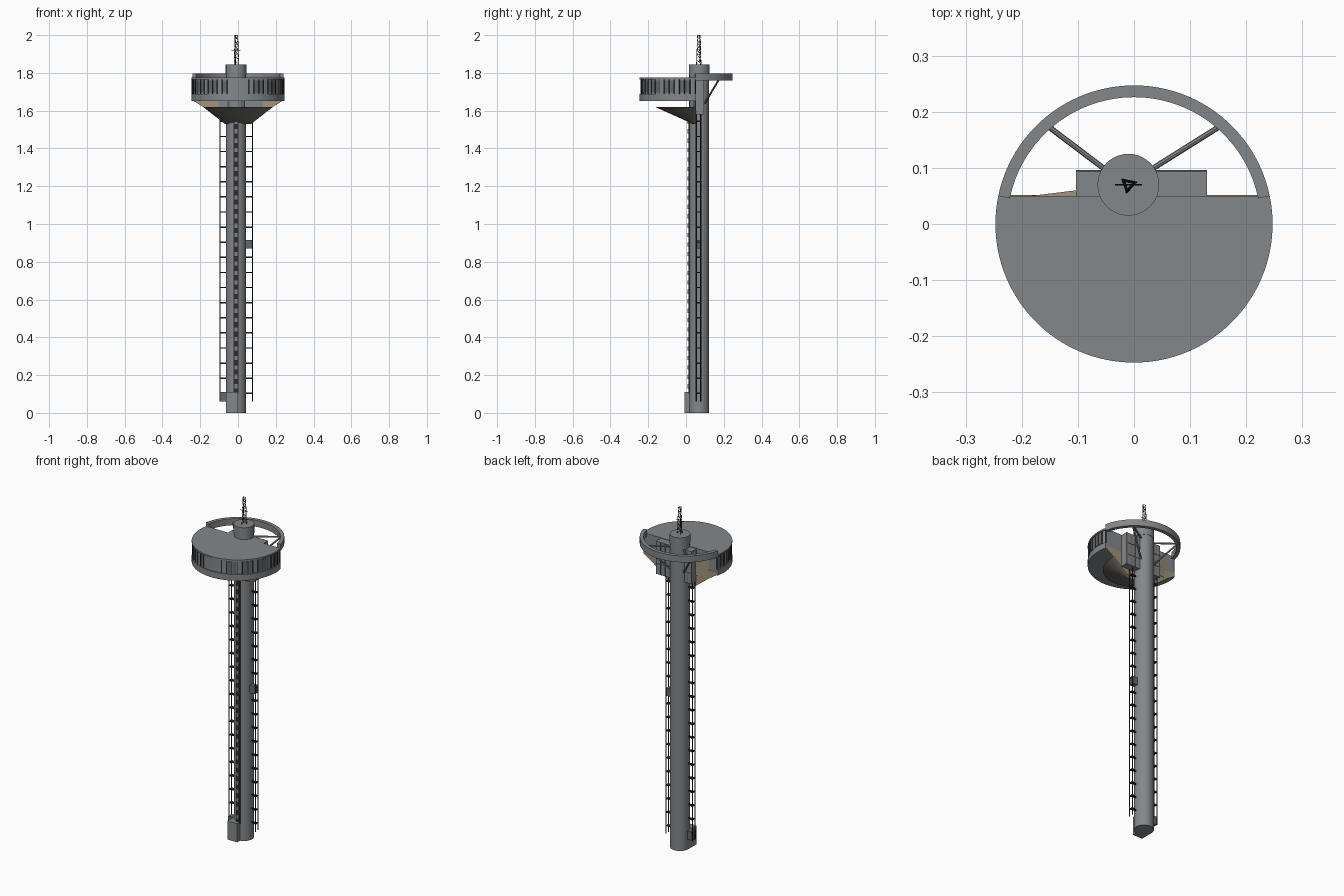
import bpy, bmesh
from math import sin, cos, pi, asin
from mathutils import Vector

cube = bpy.data.objects.get("Cube")
if cube:
    bpy.data.objects.remove(cube, do_unlink=True)


def material(name, *rgb):
    m = bpy.data.materials.new(name)
    m.use_nodes = True
    m.diffuse_color = (*rgb, 1)
    m.node_tree.nodes["Principled BSDF"].inputs["Base Color"].default_value = (*rgb, 1)
    return m


GREY = material("concrete grey", 0.23, 0.245, 0.255)
GLASS = material("window grey", 0.13, 0.14, 0.15)
DARK = material("dark metal", 0.025, 0.025, 0.028)
TAN = material("tan panel", 0.36, 0.29, 0.2)
WARM = material("warm grey", 0.19, 0.18, 0.15)


def finish(name, bm, mat, smooth=False):
    bmesh.ops.recalc_face_normals(bm, faces=bm.faces)
    mesh = bpy.data.meshes.new(name)
    bm.to_mesh(mesh)
    bm.free()
    mesh.materials.append(mat)
    ob = bpy.data.objects.new(name, mesh)
    bpy.context.collection.objects.link(ob)
    if smooth:
        bpy.ops.object.select_all(action="DESELECT")
        ob.select_set(True)
        bpy.context.view_layer.objects.active = ob
        bpy.ops.object.shade_smooth_by_angle(angle=0.6)
    return ob


def loft(name, rings, mat, smooth=False):
    """Skin matching closed rings of points and cap both ends."""
    bm = bmesh.new()
    loops = [[bm.verts.new(p) for p in ring] for ring in rings]
    n = len(loops[0])
    for a, b in zip(loops, loops[1:]):
        for i in range(n):
            j = (i + 1) % n
            bm.faces.new((a[i], a[j], b[j], b[i]))
    bm.faces.new(loops[0])
    bm.faces.new(loops[-1])
    return finish(name, bm, mat, smooth)


def prism(name, outline, z0, z1, mat, smooth=False):
    return loft(name, [[(x, y, z) for x, y in outline] for z in (z0, z1)], mat, smooth)


def add_box(bm, x0, x1, y0, y1, z0, z1):
    vs = bmesh.ops.create_cube(bm, size=1)["verts"]
    for v in vs:
        v.co = Vector((x1 if v.co.x > 0 else x0, y1 if v.co.y > 0 else y0, z1 if v.co.z > 0 else z0))


def boxes(name, mat, *dims):
    bm = bmesh.new()
    for d in dims:
        add_box(bm, *d)
    return finish(name, bm, mat)


def add_bar(bm, a, b, r, sides=4):
    a, b = Vector(a), Vector(b)
    rot = (b - a).to_track_quat("Z", "Y").to_matrix().to_4x4()
    rot.translation = (a + b) / 2
    bmesh.ops.create_cone(bm, cap_ends=True, segments=sides, radius1=r, radius2=r,
                          depth=(b - a).length, matrix=rot)


def circle(r, cx, cy, n=40):
    return [(cx + r * cos(2 * pi * i / n), cy + r * sin(2 * pi * i / n)) for i in range(n)]


def arc(r, a0, a1, n=48):
    return [(r * cos(a0 + (a1 - a0) * i / n), r * sin(a0 + (a1 - a0) * i / n)) for i in range(n + 1)]


CX, CY, R, BACK = -0.01, 0.07, 0.055, 0.05


def clipped(r):
    """Disc outline with the back cut off flat."""
    a = asin(BACK / r)
    return arc(r, a, -pi - a, 72)


# Shaft and its cap
prism("shaft", circle(R - 0.002, CX, CY), 0, 1.79, GREY, True)
prism("shaft_cap", circle(R, CX, CY), 1.79, 1.845, GREY, True)

# Cabin: lower rim, window band, roof
prism("cabin_rim", clipped(0.247), 1.652, 1.688, GREY, True)
prism("window_band", clipped(0.241), 1.688, 1.766, GREY, True)
prism("cabin_roof", clipped(0.247), 1.766, 1.775, GREY, True)

# Window plates and mullions around the band, leaving the front centre plain
a = asin(BACK / 0.241)
count = 30
step = (pi + 2 * a) / count
mullions = bmesh.new()
for i in range(count + 1):
    t = a - i * step
    if abs(t + pi / 2) < 0.2:
        continue
    p = Vector((0.243 * cos(t), 0.243 * sin(t), 0))
    add_bar(mullions, p + Vector((0, 0, 1.688)), p + Vector((0, 0, 1.766)), 0.0025)
    if i < count and i % 3 and abs(t - step / 2 + pi / 2) > 0.22:
        t0, t1 = t - 0.1 * step, t - 0.9 * step
        prism("window", arc(0.243, t0, t1, 3) + arc(0.239, t1, t0, 3), 1.695, 1.76, GLASS)
finish("mullions", mullions, DARK)

# Half cone under the cabin
def half_ellipse(w, d, z):
    return [(w * cos(pi * i / 32), BACK - 0.004 - d * sin(pi * i / 32), z) for i in range(33)]


loft("under_cone", [half_ellipse(0.07, 0.01, 1.53), half_ellipse(0.185, 0.21, 1.62)], WARM, True)

# Flat wall closing the back of the cabin and the cone
half = [(0.07, 1.53), (0.185, 1.62), (0.235, 1.652), (0.235, 1.67)]
wall = half + [(-x, z) for x, z in reversed(half)]
loft("back_wall", [[(x, y, z) for x, z in wall] for y in (BACK - 0.006, BACK + 0.002)], TAN)
prism("back_wedge", [(-0.185, BACK), (-0.103, BACK), (-0.103, BACK + 0.01)], 1.62, 1.74, TAN)

# Equipment housing on both sides of the shaft, with panel seams
boxes("rear_housing", GREY, (-0.103, 0.13, 0.04, 0.094, 1.58, 1.772))
boxes("housing_seams", GLASS,
      *[(x - 0.0015, x + 0.0015, 0.09, 0.096, 1.58, 1.772) for x in (-0.1, -0.075, 0.07, 0.1, 0.127)],
      *[(-0.103, 0.13, 0.09, 0.096, z, z + 0.003) for z in (1.64, 1.71)])

# Open ring behind the cabin with its struts
a = asin(BACK / 0.247)
prism("rear_ring", arc(0.247, a, pi - a) + arc(0.226, pi - a, a), 1.76, 1.798, GREY, True)
struts = bmesh.new()
for s in (-1, 1):
    inner = (CX + s * 0.045, 0.1)
    outer = (s * 0.153, 0.174)
    add_bar(struts, (*inner, 1.64), (*outer, 1.765), 0.005, 8)
    add_bar(struts, (*inner, 1.77), (*outer, 1.77), 0.005, 8)
finish("ring_struts", struts, GREY)

# Side ladders: two rails tied to the shaft by wedge brackets
for side, s in (("left", 1), ("right", -1)):
    rails = bmesh.new()
    x = CX + s * 0.086
    for y in (0.054, 0.078):
        add_bar(rails, (x, y, 0.06), (x, y, 1.6), 0.0032)
    for i in range(19):
        z = 0.1 + 0.08 * i
        tri = [(CX + s * 0.045, CY - 0.004), (x, 0.054), (x, 0.078)]
        lo, hi = ([rails.verts.new((px, py, h)) for px, py in tri] for h in (z, z + 0.007))
        rails.faces.new(lo)
        rails.faces.new(hi)
        for k in range(3):
            m = (k + 1) % 3
            rails.faces.new((lo[k], lo[m], hi[m], hi[k]))
    finish(side + "_ladder", rails, DARK)

# Front cable tray with light rungs
boxes("front_tray", DARK, (CX - 0.013, CX + 0.013, 0.012, 0.03, 0.1, 1.62))
boxes("tray_rungs", GREY, *[(CX - 0.008, CX + 0.008, 0.008, 0.02, 0.13 + 0.05 * i, 0.152 + 0.05 * i)
                            for i in range(29)])

# Base door housing and junction boxes
boxes("base_housing", GREY, (-0.063, 0.0, -0.008, 0.06, 0, 0.11))
boxes("junction_boxes", GLASS, (-0.096, -0.06, 0.045, 0.075, 0.06, 0.11),
      (0.04, 0.075, 0.05, 0.078, 0.87, 0.915))

# Lattice mast with a cross arm
mast = bmesh.new()


def corner(k, z):
    r = 0.015 - 0.006 * (z - 1.845) / 0.155
    t = 2 * pi * k / 3 + 0.3
    return (CX + r * cos(t), CY + r * sin(t), z)


levels = [1.845 + 0.155 * i / 6 for i in range(7)]
for z0, z1 in zip(levels, levels[1:]):
    for k in range(3):
        add_bar(mast, corner(k, z0), corner(k, z1), 0.0016)
        add_bar(mast, corner(k, z0), corner(k + 1, z1), 0.0012)
        add_bar(mast, corner(k, z1), corner(k + 1, z1), 0.0012)
add_bar(mast, (CX - 0.024, CY, 1.92), (CX + 0.024, CY, 1.92), 0.0014)
finish("lattice_mast", mast, DARK)
